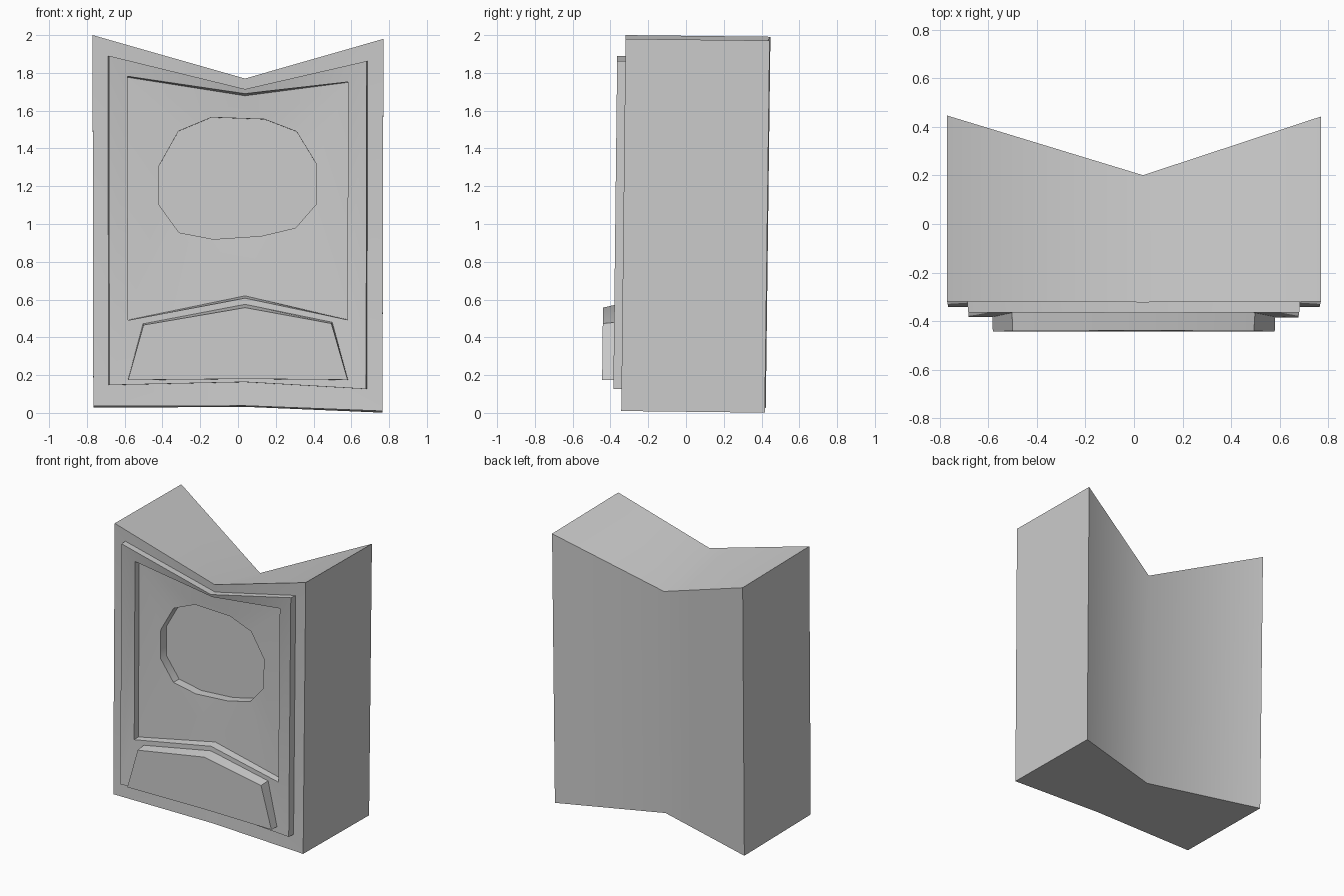
import bpy, bmesh, math

if "Cube" in bpy.data.objects:
    bpy.data.objects.remove(bpy.data.objects["Cube"])

TILT = 0.0115  # the whole form leans back very slightly


def place(x, z, d):
    """Point at front-plane position (x, z), pushed back by depth d."""
    return (x, -0.343 + TILT * z + d, z - TILT * d)


def loop(bm, pts, depth):
    depths = depth if isinstance(depth, (list, tuple)) else [depth] * len(pts)
    return [bm.verts.new(place(x, z, d)) for (x, z), d in zip(pts, depths)]


def bridge(bm, a, b):
    n = len(a)
    for i in range(n):
        j = (i + 1) % n
        bm.faces.new((a[i], a[j], b[j], b[i]))


def split_cap(bm, v):
    """Close a six-point loop with two quads meeting at the middle fold."""
    bm.faces.new((v[0], v[1], v[4], v[5]))
    bm.faces.new((v[1], v[2], v[3], v[4]))


def finish(bm, name):
    bmesh.ops.recalc_face_normals(bm, faces=bm.faces)
    mesh = bpy.data.meshes.new(name)
    bm.to_mesh(mesh)
    bm.free()
    ob = bpy.data.objects.new(name, mesh)
    bpy.context.collection.objects.link(ob)
    bpy.ops.object.select_all(action='DESELECT')
    ob.select_set(True)
    bpy.context.view_layer.objects.active = ob
    bpy.ops.object.shade_smooth_by_angle(angle=math.radians(42))
    return ob


# Outlines: top left, top middle, top right, bottom right, bottom middle, bottom left
outer = [(-.77, 2.0), (.037, 1.77), (.77, 1.98), (.765, .01), (.037, .038), (-.766, .036)]
back_outer = outer[:1] + [(.037, 1.66)] + outer[2:]
frame = [(-.688, 1.89), (.037, 1.714), (.686, 1.862), (.683, .126), (.037, .163), (-.686, .147)]
frame_front = [(-.683, 1.89), (.037, 1.714), (.681, 1.862), (.678, .126), (.037, .163), (-.681, .147)]
recess = [(-.586, 1.782), (.037, 1.69), (.582, 1.752), (.58, .492), (.037, .607), (-.582, .49)]
recess_floor = [(-.586, 1.777), (.037, 1.679), (.582, 1.75), (.58, .494), (.037, .62), (-.582, .492)]
panel = [(-.503, .472), (.037, .575), (.499, .48), (.583, .174), (.037, .179), (-.584, .173)]
panel_front = [(-.5, .464), (.037, .556), (.494, .472), (.58, .174), (.037, .179), (-.582, .173)]
dial = [(-.14, 1.565), (.14, 1.555), (.31, 1.49), (.414, 1.32), (.414, 1.105), (.305, .98),
        (.125, .937), (-.13, .92), (-.312, .955), (-.417, 1.10), (-.417, 1.31), (-.315, 1.492)]

# Body with notched back, raised frame, recessed face and round sink
bm = bmesh.new()
back = loop(bm, back_outer, [.767, .525, .763, .76, .525, .765])
split_cap(bm, back)
rings = [back]
for pts, depth in ((outer, 0), (frame, .006), (frame_front, -.043),
                   (recess, -.027), (recess_floor, .022)):
    rings.append(loop(bm, pts, depth))
    bridge(bm, rings[-2], rings[-1])

rim = loop(bm, dial, .034)
sink = loop(bm, dial, .1)
bridge(bm, rim, sink)
bm.faces.new(sink)

# Dished recess floor between the six-sided outline and the round opening
floor = rings[-1]
edges = [bm.edges.get((r[i], r[(i + 1) % len(r)])) for r in (floor, rim) for i in range(len(r))]
bmesh.ops.triangle_fill(bm, use_beauty=True, use_dissolve=False, edges=edges,
                        normal=(0, -1, TILT))
finish(bm, "cabinet_body")

# Raised lower panel
bm = bmesh.new()
base = loop(bm, panel, -.025)
front = loop(bm, panel_front, -.103)
bridge(bm, base, front)
split_cap(bm, base)
split_cap(bm, front)
finish(bm, "lower_panel")
